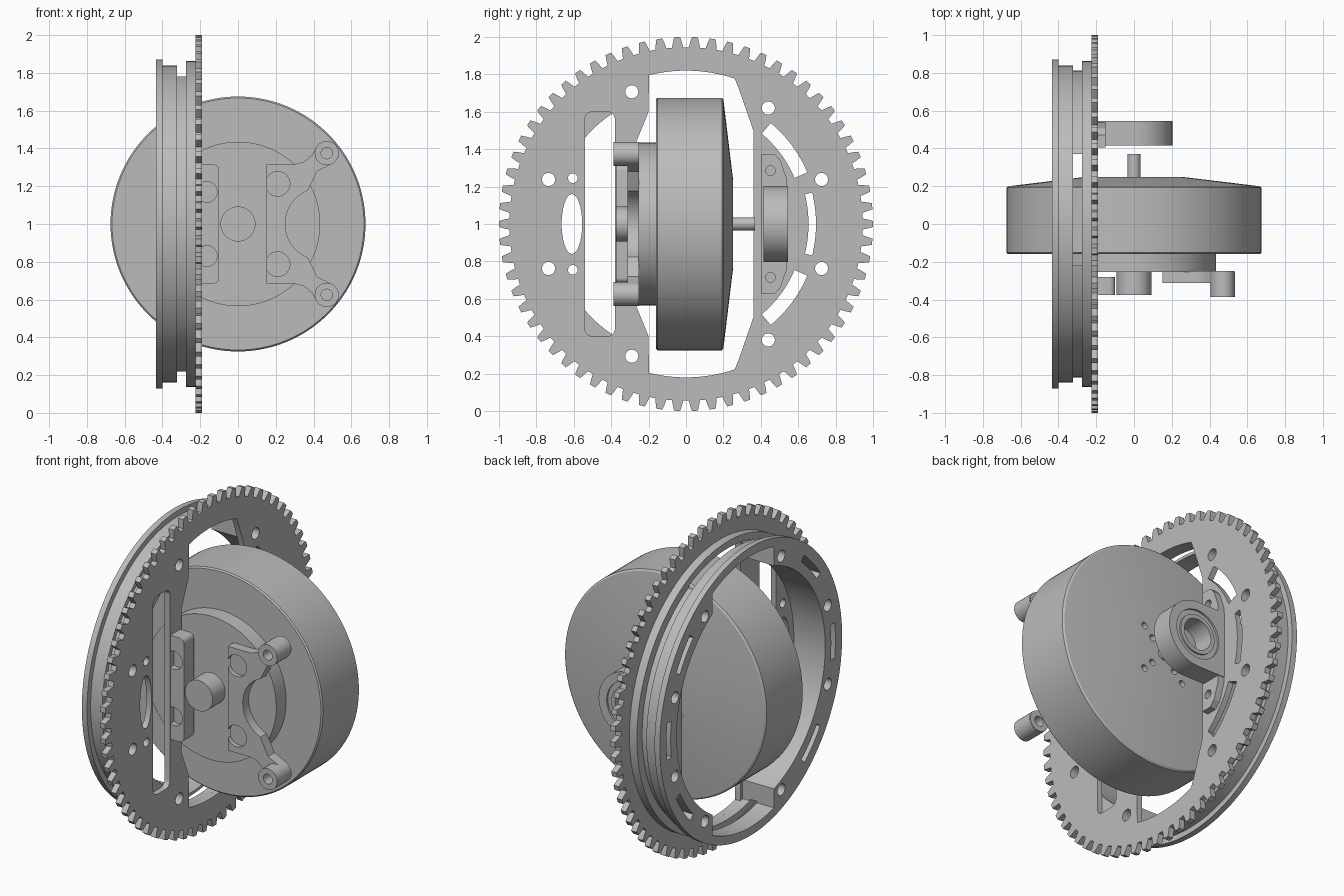
import bpy, bmesh
from math import sin, cos, pi, radians, sqrt

old = bpy.data.objects.get("Cube")
if old:
    bpy.data.objects.remove(old)

grey = bpy.data.materials.new("plain_grey")
grey.use_nodes = True
tone = (0.5, 0.5, 0.5, 1)
grey.diffuse_color = tone
grey.node_tree.nodes["Principled BSDF"].inputs["Base Color"].default_value = tone
CZ = 1.0  # height of the shared centre


def place(axis, d, u, v):
    return (d, u, v + CZ) if axis == "x" else (u, d, v + CZ)


def finish(name, bm):
    bmesh.ops.recalc_face_normals(bm, faces=bm.faces)
    me = bpy.data.meshes.new(name)
    bm.to_mesh(me)
    bm.free()
    ob = bpy.data.objects.new(name, me)
    me.materials.append(grey)
    bpy.context.collection.objects.link(ob)
    return ob


def prisms(name, axis, parts):
    """Extrude each (outline, start, end) along the axis."""
    bm = bmesh.new()
    for pts, a, b in parts:
        lo = [bm.verts.new(place(axis, a, *p)) for p in pts]
        hi = [bm.verts.new(place(axis, b, *p)) for p in pts]
        bm.faces.new(lo)
        bm.faces.new(hi)
        for i in range(len(pts)):
            j = (i + 1) % len(pts)
            bm.faces.new((lo[i], lo[j], hi[j], hi[i]))
    return finish(name, bm)


def lathe(name, axis, profile, steps=128, closed=False):
    """Revolve (distance, radius) points about the axis."""
    bm = bmesh.new()
    rings = [[bm.verts.new(place(axis, d, r * cos(2 * pi * k / steps), r * sin(2 * pi * k / steps)))
              for d, r in profile] for k in range(steps)]
    n = len(profile)
    for k in range(steps):
        a, b = rings[k], rings[(k + 1) % steps]
        for i in range(n if closed else n - 1):
            j = (i + 1) % n
            bm.faces.new((a[i], a[j], b[j], b[i]))
    bmesh.ops.remove_doubles(bm, verts=bm.verts, dist=1e-5)
    return finish(name, bm)


def boolean(ob, tool, operation="DIFFERENCE"):
    mod = ob.modifiers.new("cut", "BOOLEAN")
    mod.operation, mod.object, mod.solver = operation, tool, "EXACT"
    bpy.context.view_layer.objects.active = ob
    bpy.ops.object.modifier_apply(modifier=mod.name)
    bpy.data.objects.remove(tool)


def arc(r, a, b, n=24, c=(0, 0)):
    return [(c[0] + r * cos(radians(a + (b - a) * i / n)),
             c[1] + r * sin(radians(a + (b - a) * i / n))) for i in range(n + 1)]


def circle(u, v, r, n=28):
    return arc(r, 0, 360, n, (u, v))[:-1]


def band(r0, r1, a, b):
    """Curved slot between two radii."""
    return arc(r1, a, b) + arc(r0, b, a)


def mirror(pts):
    """Close an upper outline with its reflection below."""
    return pts + [(u, -v) for u, v in reversed(pts) if abs(v) > 1e-6]


def rounded(u0, u1, h, r):
    return (arc(r, 0, 90, 6, (u1 - r, h - r)) + arc(r, 90, 180, 6, (u0 + r, h - r))
            + arc(r, 180, 270, 6, (u0 + r, r - h)) + arc(r, 270, 360, 6, (u1 - r, r - h)))


BOTH = (1, -1)
bolt_holes = [circle(u, s * v, 0.035) for s in BOTH
              for u, v in ((0.44, 0.62), (0.725, 0.238), (-0.735, 0.238), (-0.29, 0.707))]

# Toothed gear plate
teeth = 66
outline = []
for k in range(teeth):
    for f, r in ((-0.33, 0.945), (-0.25, 0.975), (-0.17, 1), (0.17, 1), (0.25, 0.975), (0.33, 0.945)):
        t = 2 * pi * (k + f) / teeth
        outline.append((r * cos(t), r * sin(t)))
gear = prisms("gear_plate", "x", [(outline, -0.225, -0.19)])
window = mirror([(0.36, 0.5), (0.28, 0.73)] + arc(0.82, 71.5, 104, 24)
                + [(-0.2, 0.6), (-0.27, 0.43)])
holes = bolt_holes + [window, rounded(-0.54, -0.38, 0.6, 0.04), band(0.655, 0.695, -14, 14)]
holes += [band(0.63, 0.705, s * 23, s * 50) for s in BOTH]
holes += [circle(-0.605, s * 0.245, 0.026) for s in BOTH]
holes.append([(-0.61 + 0.055 * u, 0.16 * v) for u, v in circle(0, 0, 1, 40)])
boolean(gear, prisms("gear_cutter", "x", [(h, -0.3, -0.1) for h in holes]))

# Grooved ring behind the gear
ring = lathe("grooved_ring", "x", [
    (-0.435, 0.71), (-0.435, 0.872), (-0.4, 0.872), (-0.4, 0.838), (-0.322, 0.838),
    (-0.322, 0.812), (-0.275, 0.812), (-0.275, 0.862), (-0.224, 0.862), (-0.224, 0.71)], 160, True)
left, right = -0.22, 0.37
chord = mirror([(right, sqrt(0.82 ** 2 - right ** 2))] + arc(0.82, 63.2, 105.5, 30)[1:-1]
               + [(left, sqrt(0.82 ** 2 - left ** 2))])
boolean(ring, prisms("ring_opening_cutter", "x", [(chord, -0.6, 0)]))
slots = [band(0.768, 0.808, a - 8, a + 8) for a in (-36, 0, 36, 137, 180, 223)]
boolean(ring, prisms("ring_slot_cutter", "x", [(h, -0.5, -0.1) for h in bolt_holes]
                     + [(s, -0.5, -0.3) for s in slots]))

# Motor: can, mounting base and shafts
motor = lathe("motor_can", "y", [(-0.16, 0), (-0.16, 0.667), (-0.152, 0.675), (0.192, 0.675),
                                 (0.2, 0.665), (0.25, 0.25), (0.25, 0)])
vents = [(circle(r * cos(radians(a)), r * sin(radians(a)), 0.02, 16), 0.2, 0.3)
         for a in (45, 135, 225, 315) for r in (0.11, 0.19)]
boolean(motor, prisms("vent_cutter", "y", vents))
lathe("motor_base", "y", [(-0.255, 0), (-0.255, 0.435), (-0.155, 0.435), (-0.155, 0)])
lathe("rear_shaft", "y", [(0.24, 0), (0.24, 0.035), (0.37, 0.035), (0.37, 0)], 32)
lathe("front_shaft", "y", [(-0.25, 0), (-0.25, 0.093), (-0.375, 0.093), (-0.375, 0)], 48)

# Two-armed bracket on the motor front
arm = [(0.15, 0.315), (0.3, 0.315), (0.35, 0.33), (0.39, 0.365)]
arm += arc(0.063, 140, -60, 14, (0.47, 0.375))
arm += [(0.42, 0.28)] + arc(0.19, 112, 180, 14, (0.44, 0))
bracket = prisms("front_bracket", "y", [(mirror(arm), -0.312, -0.25)])
for s in BOTH:
    boolean(bracket, prisms("boss", "y", [(circle(0.47, s * 0.375, 0.064), -0.387, -0.255)]), "UNION")
bores = []
for s in BOTH:
    bores += [(circle(0.21, s * 0.213, 0.065), -0.5, -0.285),
              (circle(0.21, s * 0.213, 0.035), -0.284, -0.257),
              (circle(0.47, s * 0.375, 0.03), -0.5, -0.2)]
boolean(bracket, prisms("bracket_cutter", "y", bores))

# Tab joining the gear plate to the motor front
tab = prisms("gear_tab", "y", [(rounded(-0.225, -0.1, 0.315, 0.03), -0.375, -0.28)])
bores = []
for s in BOTH:
    bores += [(circle(-0.165, s * 0.17, 0.055), -0.5, -0.34),
              (circle(-0.165, s * 0.17, 0.03), -0.339, -0.2)]
boolean(tab, prisms("tab_cutter", "y", bores))

# Rear bearing support: foot on the gear and round housing
foot = prisms("bearing_foot", "x", [(mirror([(0.405, 0.375), (0.47, 0.375), (0.505, 0.34),
                                            (0.54, 0.24)]), -0.195, -0.15)])
boolean(foot, prisms("foot_cutter", "x", [(circle(0.452, s * 0.285, 0.026), -0.3, 0) for s in BOTH]))
housing = prisms("bearing_housing", "y", [
    (arc(0.203, -90, 90, 40) + [(-0.19, 0.203), (-0.19, -0.203)], 0.415, 0.545)])
boolean(housing, prisms("bearing_cutter", "y", [(circle(0, 0, 0.15, 48), 0.533, 0.6)]))
boolean(housing, prisms("bore_cutter", "y", [(circle(0, 0, 0.095, 48), 0.3, 0.6)]))
lathe("bearing_race", "y", [(0.5, 0.095), (0.5, 0.12), (0.543, 0.12), (0.543, 0.095)], 48, True)

# Smooth round surfaces, keeping edges crisp
bpy.ops.object.select_all(action="DESELECT")
for ob in bpy.context.scene.objects:
    if ob.type == "MESH":
        ob.select_set(True)
        bpy.context.view_layer.objects.active = ob
bpy.ops.object.shade_smooth_by_angle(angle=radians(25))
